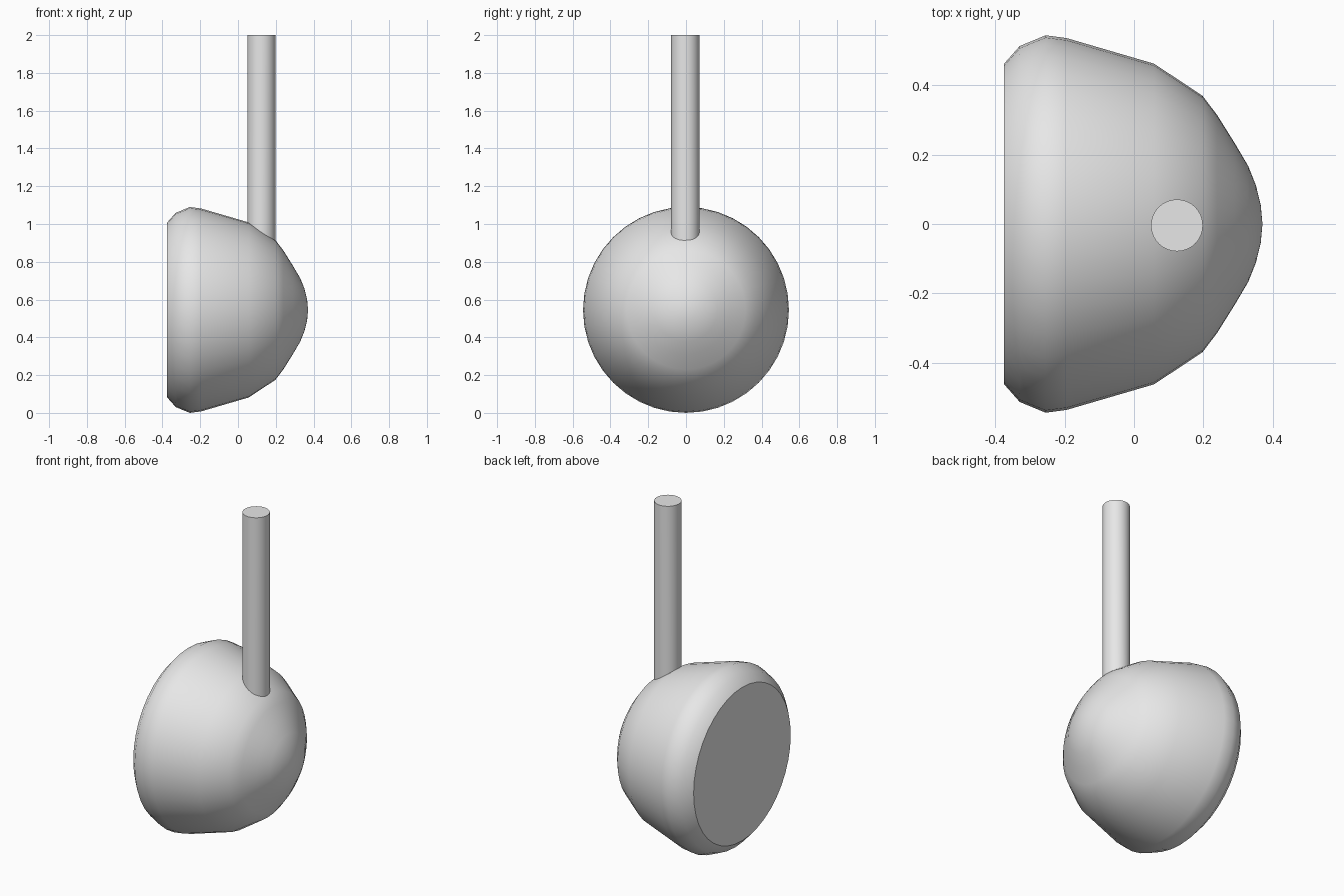
import bpy, bmesh, math

if "Cube" in bpy.data.objects:
    bpy.data.objects.remove(bpy.data.objects["Cube"])

grey = bpy.data.materials.new("light_grey")
grey.diffuse_color = (0.8, 0.8, 0.8, 1)
grey.use_nodes = True
grey.node_tree.nodes["Principled BSDF"].inputs["Base Color"].default_value = grey.diffuse_color

CENTRE_Z = 0.545


def finish(name, bm, angle):
    bmesh.ops.recalc_face_normals(bm, faces=bm.faces)
    mesh = bpy.data.meshes.new(name)
    bm.to_mesh(mesh)
    bm.free()
    mesh.materials.append(grey)
    ob = bpy.data.objects.new(name, mesh)
    bpy.context.collection.objects.link(ob)
    bpy.ops.object.select_all(action='DESELECT')
    ob.select_set(True)
    bpy.context.view_layer.objects.active = ob
    bpy.ops.object.shade_smooth_by_angle(angle=math.radians(angle))
    return ob


def lathe_x(name, profile, tip, segments, angle):
    """Rings of (x, radius) around the x axis, flat back and pointed tip."""
    bm = bmesh.new()
    rings = []
    for x, r in profile:
        rings.append([bm.verts.new((x, r * math.cos(2 * math.pi * i / segments),
                                    CENTRE_Z + r * math.sin(2 * math.pi * i / segments)))
                      for i in range(segments)])
    for a, b in zip(rings, rings[1:]):
        for i in range(segments):
            j = (i + 1) % segments
            bm.faces.new((a[i], a[j], b[j], b[i]))
    bm.faces.new(rings[0])
    end = bm.verts.new((tip, 0, CENTRE_Z))
    for i in range(segments):
        bm.faces.new((rings[-1][i], rings[-1][(i + 1) % segments], end))
    return finish(name, bm, angle)


# Bowl-shaped head with a flat back
lathe_x("head", [(-0.375, 0.463), (-0.33, 0.514), (-0.255, 0.545), (-0.195, 0.537),
                 (0.058, 0.463), (0.198, 0.37), (0.24, 0.315), (0.29, 0.235),
                 (0.33, 0.167), (0.352, 0.112), (0.366, 0.055)], 0.371, 40, 35)

# Round upright stem, its foot sunk into the head
bm = bmesh.new()
bmesh.ops.create_cone(bm, cap_ends=True, segments=32, radius1=0.075, radius2=0.075, depth=1.09)
bmesh.ops.translate(bm, verts=bm.verts, vec=(0.124, -0.004, 1.455))
# Slope the foot to follow the head surface
for v in bm.verts:
    if v.co.z < 1.2:
        v.co.z = 0.93 - 0.65 * (v.co.x - 0.124)
finish("stem", bm, 35)
